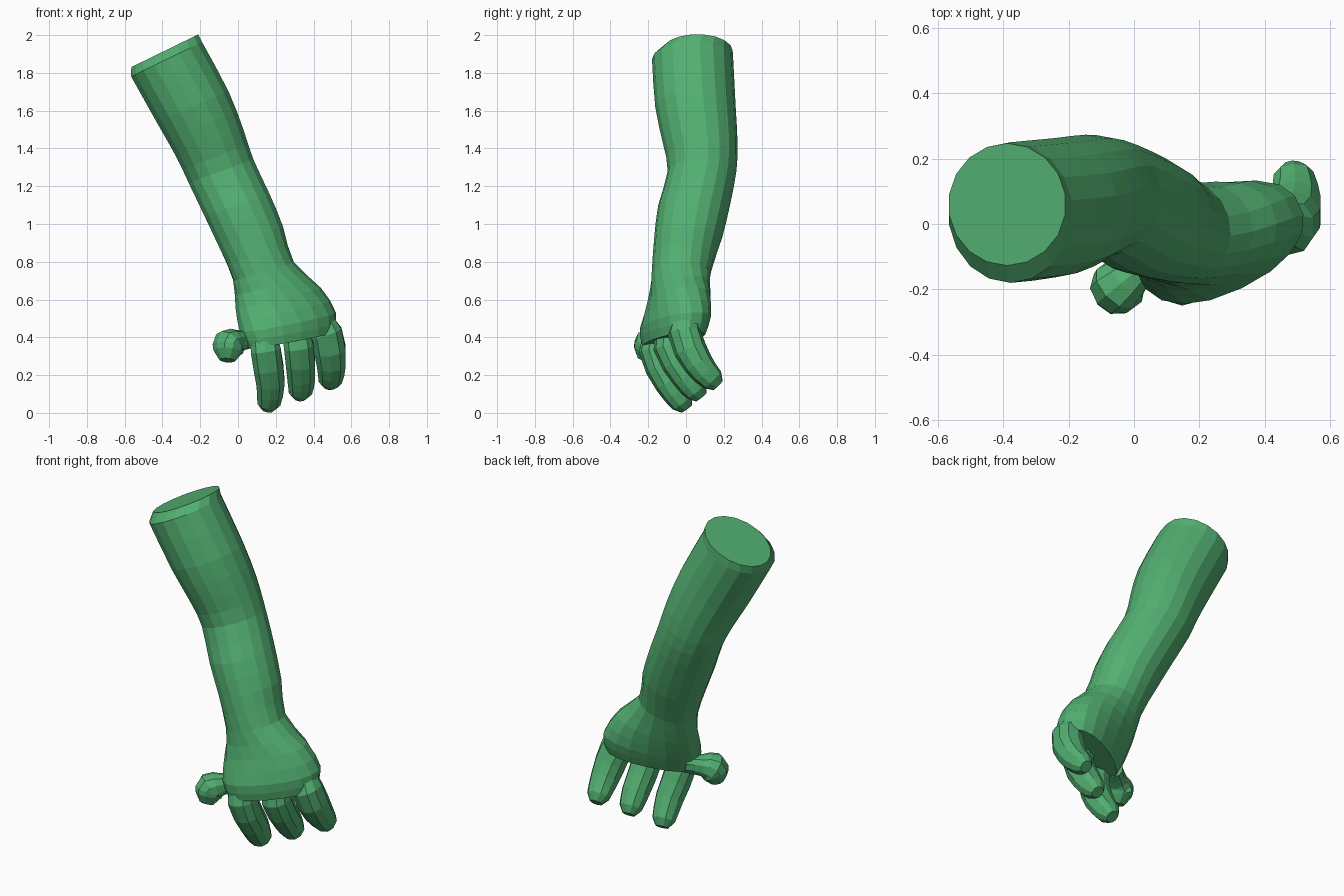
import bpy, bmesh
from math import sin, cos, pi, radians, copysign
from mathutils import Vector

if "Cube" in bpy.data.objects:
    bpy.data.objects.remove(bpy.data.objects["Cube"], do_unlink=True)

green = bpy.data.materials.new("soft green")
green.use_nodes = True
color = (0.085, 0.43, 0.165, 1)
green.diffuse_color = color
green.node_tree.nodes["Principled BSDF"].inputs["Base Color"].default_value = color


def spline(rows, steps):
    """Smooth curve through rows of numbers."""
    rows = [Vector(r) for r in rows]
    ext = [2 * rows[0] - rows[1]] + rows + [2 * rows[-1] - rows[-2]]
    out = []
    for a, b, c, d in zip(ext, ext[1:], ext[2:], ext[3:]):
        for k in range(steps):
            t = k / steps
            out.append(0.5 * (2 * b + (c - a) * t + (2 * a - 5 * b + 4 * c - d) * t * t
                              + (3 * b - a - 3 * c + d) * t ** 3))
    return out + [rows[-1]]


def oval(center, across, deep, sides, power=1.0):
    """Ring of points; a power under one makes the oval boxier."""
    ring = []
    for i in range(sides):
        a = 2 * pi * (i + 0.5) / sides
        c, s = (copysign(abs(v) ** power, v) for v in (cos(a), sin(a)))
        ring.append(center + across * c + deep * s)
    return ring


def loft(name, rings):
    """Skin a stack of rings and close both ends."""
    bm = bmesh.new()
    rows = [[bm.verts.new(p) for p in ring] for ring in rings]
    n = len(rows[0])
    for low, high in zip(rows, rows[1:]):
        for i in range(n):
            j = (i + 1) % n
            bm.faces.new((low[i], low[j], high[j], high[i]))
    bm.faces.new(rows[0])
    bm.faces.new(rows[-1])
    bmesh.ops.recalc_face_normals(bm, faces=bm.faces)
    mesh = bpy.data.meshes.new(name)
    bm.to_mesh(mesh)
    bm.free()
    mesh.materials.append(green)
    obj = bpy.data.objects.new(name, mesh)
    bpy.context.collection.objects.link(obj)


def digit(name, joints, side, sides=10):
    """Curled finger through joints (x, y, z, radius) with a blunt tip."""
    curve = spline(joints, 2)
    line = [p.to_3d() for p in curve]
    sizes = [p[3] for p in curve]
    # rounded end beyond the last joint
    end = (line[-1] - line[-2]).normalized()
    line.append(line[-1] + end * sizes[-1] * 0.65)
    sizes.append(sizes[-1] * 0.55)
    rings = []
    for k, p in enumerate(line):
        tangent = (line[min(k + 1, len(line) - 1)] - line[max(k - 1, 0)]).normalized()
        across = (side - tangent * side.dot(tangent)).normalized()
        deep = tangent.cross(across)
        rings.append(oval(p, across * sizes[k], deep * sizes[k], sides, 0.9))
    loft(name, rings)


# Arm and palm: x, y, z, half width, half depth, tilt, yaw, boxiness
cap = (-.388, .06, 1.917, .2, .187, 26, 0, 1)
sections = [
    (-.378, .035, 1.872, .212, .215, 26, 0, 1),
    (-.24, .05, 1.62, .21, .213, 24, 0, 1),
    (-.15, .075, 1.43, .195, .198, 22, 0, 1),
    (-.09, .085, 1.28, .185, .182, 20, 0, 1),
    (-.005, .043, 1.10, .185, .19, 18, 0, 1),
    (.07, .012, .93, .18, .18, 18, 0, 1),
    (.135, -.024, .75, .168, .158, 17, 6, .95),
    (.212, -.037, .61, .236, .156, 14, 17, .92),
    (.264, -.056, .48, .275, .155, 12, 25, .9),
    (.28, -.065, .385, .25, .13, 11, 26, .88),
]
rings = []
for x, y, z, w, d, tilt, yaw, power in [cap] + spline(sections, 2):
    t, a = radians(tilt), radians(yaw)
    across = Vector((cos(t) * cos(a), sin(a), sin(t) * cos(a)))
    deep = Vector((-sin(a), cos(a), 0))
    rings.append(oval(Vector((x, y, z)), across * w, deep * d, 18, power))
loft("arm_and_palm", rings)

# Three curled fingers
side = Vector((1, 0, 0))
digit("index_finger", [(.13, -.125, .46, .07), (.147, -.167, .33, .083),
                       (.172, -.09, .16, .078), (.163, -.02, .056, .064)], side)
digit("middle_finger", [(.29, -.07, .49, .07), (.322, -.092, .35, .082),
                        (.335, .0, .19, .077), (.33, .055, .115, .064)], side)
digit("little_finger", [(.38, .02, .58, .05), (.468, -.008, .42, .088),
                        (.494, .065, .26, .08), (.488, .14, .175, .064)], side)

# Short rounded thumb
digit("thumb", [(.07, -.09, .395, .05), (.0, -.15, .38, .06),
                (-.045, -.188, .365, .085), (-.053, -.203, .325, .075)], Vector((.6, -.8, 0)))
